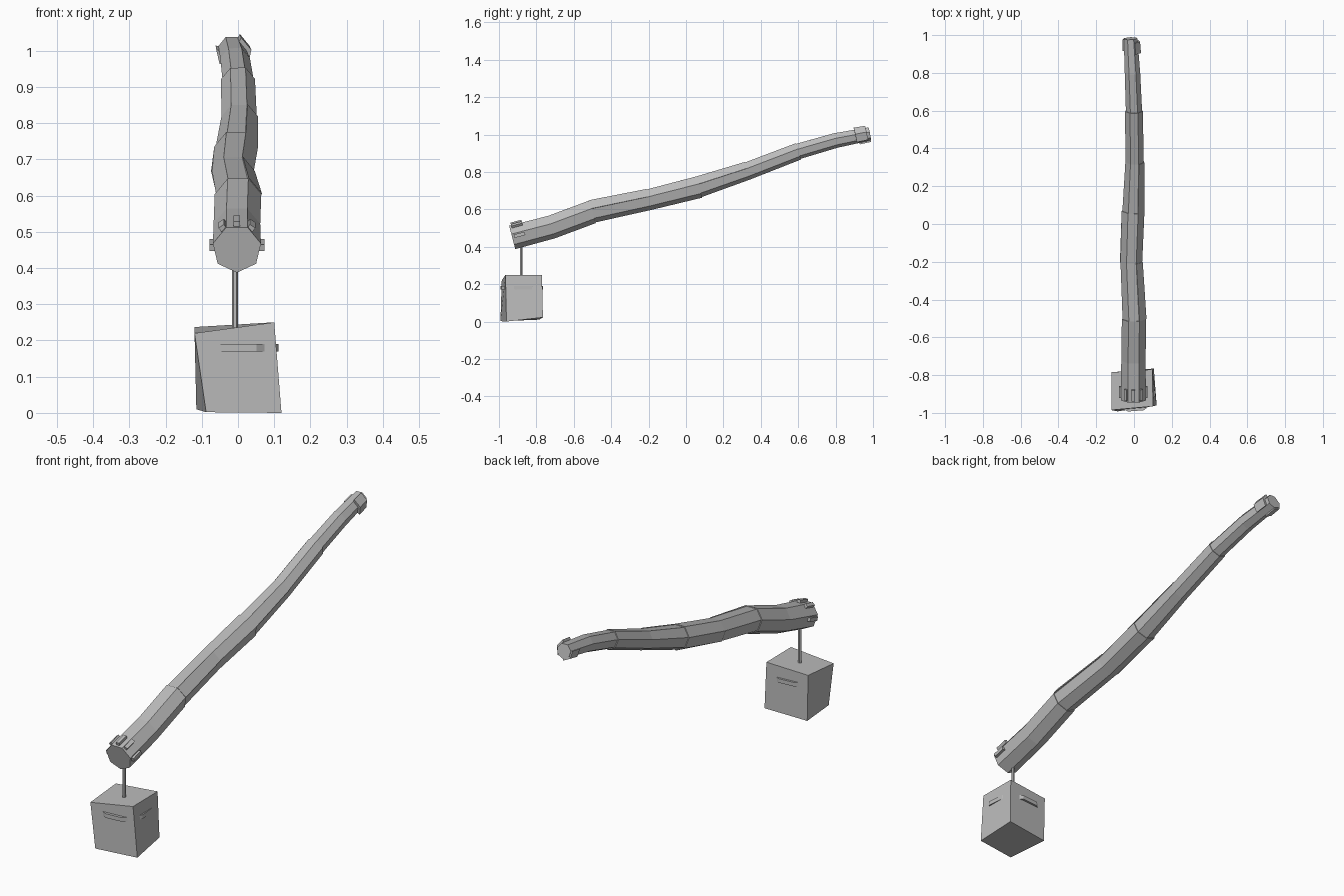
import bpy, bmesh, math
from mathutils import Vector, Matrix

if "Cube" in bpy.data.objects:
    bpy.data.objects.remove(bpy.data.objects["Cube"])

grey = bpy.data.materials.new("plain grey")
grey.diffuse_color = (0.5, 0.5, 0.5, 1)
grey.use_nodes = True
grey.node_tree.nodes["Principled BSDF"].inputs["Base Color"].default_value = grey.diffuse_color


def finish(name, bm):
    bmesh.ops.recalc_face_normals(bm, faces=bm.faces)
    me = bpy.data.meshes.new(name)
    bm.to_mesh(me)
    bm.free()
    me.materials.append(grey)
    ob = bpy.data.objects.new(name, me)
    bpy.context.collection.objects.link(ob)
    return ob


SIDES = 7


def ring_points(c, t, r, n=SIDES, arc=None):
    """Points round centre c, perpendicular to t, flat side up."""
    side = Vector((1, 0, 0))
    side = (side - t * side.dot(t)).normalized()
    up = side.cross(t)
    ks = range(n) if arc is None else arc
    out = []
    for k in ks:
        a = math.pi / 2 + math.pi / n + 2 * math.pi * k / n
        out.append(c + side * (r * math.cos(a)) + up * (r * math.sin(a)))
    return out


def tube(name, rings, n=SIDES):
    bm = bmesh.new()
    loops = [[bm.verts.new(p) for p in ring_points(c, t, r, n)] for c, t, r in rings]
    for a, b in zip(loops, loops[1:]):
        for k in range(n):
            bm.faces.new((a[k], a[(k + 1) % n], b[(k + 1) % n], b[k]))
    bm.faces.new(loops[0])
    bm.faces.new(loops[-1])
    return finish(name, bm)


# Path of the crooked pole: x, y, z, radius
path = [(-0.003, -0.93, 0.453, 0.068), (-0.003, -0.72, 0.508, 0.066),
        (0.0, -0.50, 0.590, 0.062), (-0.014, -0.20, 0.654, 0.059),
        (-0.005, 0.07, 0.722, 0.058), (0.003, 0.33, 0.808, 0.050),
        (0.0, 0.60, 0.912, 0.044), (-0.008, 0.80, 0.970, 0.042),
        (-0.018, 0.982, 1.005, 0.037)]
pts = [Vector(p[:3]) for p in path]
tans = []
for i in range(len(pts)):
    tans.append((pts[min(i + 1, len(pts) - 1)] - pts[max(i - 1, 0)]).normalized())

# Pole in four overlapping lengths, each flaring a little at the far end
for j in range(4):
    rings = []
    for i in range(2 * j, 2 * j + 3):
        r = path[i][3]
        if i == 2 * j + 2 and j < 3:
            r += 0.004
        rings.append((pts[i], tans[i], r))
    tube("pole_length_%d" % (j + 1), rings)


def pole_at(y):
    for i in range(len(pts) - 1):
        if y <= pts[i + 1].y or i == len(pts) - 2:
            f = (y - pts[i].y) / (pts[i + 1].y - pts[i].y)
            return (pts[i].lerp(pts[i + 1], f), tans[i].lerp(tans[i + 1], f).normalized(),
                    path[i][3] * (1 - f) + path[i + 1][3] * f)


def shell(name, y0, y1, arc, thick0, thick1):
    """Bark plate wrapped round part of the pole."""
    bm = bmesh.new()
    grid = []
    for y, th in ((y0, thick0), (y1, thick1)):
        c, t, r = pole_at(y)
        grid.append([[bm.verts.new(p) for p in ring_points(c, t, r + d, arc=arc)]
                     for d in (-0.004, th)])
    (ai, ao), (bi, bo) = grid
    for k in range(len(arc) - 1):
        for q in ((ao[k], ao[k + 1], bo[k + 1], bo[k]), (ai[k], ai[k + 1], bi[k + 1], bi[k]),
                  (ai[k], ai[k + 1], ao[k + 1], ao[k]), (bi[k], bi[k + 1], bo[k + 1], bo[k])):
            bm.faces.new(q)
    for k in (0, -1):
        bm.faces.new((ai[k], ao[k], bo[k], bi[k]))
    return finish(name, bm)


# Raised bark plates along the pole
shell("bark_right_1", -0.50, -0.20, [5, 6], 0.006, 0.003)
shell("bark_right_2", 0.07, 0.33, [5, 6], 0.004, 0.003)
shell("bark_left_1", -0.20, 0.07, [1, 2], 0.003, 0.004)

# Wraps at the thin tip
shell("tip_wrap_right", 0.905, 0.965, [4, 5, 6], 0.013, 0.013)
shell("tip_wrap_left", 0.92, 0.98, [1, 2, 3], 0.008, 0.008)


def block(name, c, size, rot):
    bm = bmesh.new()
    bmesh.ops.create_cube(bm, size=1, matrix=Matrix.Translation(c) @ rot.to_4x4()
                          @ Matrix.Diagonal((*size, 1)))
    return finish(name, bm)


# Small cleats round the thick end
c, t, r = pole_at(-0.89)
tilt = Matrix.Rotation(math.asin(t.z), 3, 'X')
for i, deg in enumerate((55, 90, 125, 0, 180)):
    a = math.radians(deg)
    d = tilt @ Vector((math.cos(a), 0, math.sin(a)))
    block("cleat_%d" % (i + 1), c + d * (r + 0.001), (0.014, 0.06, 0.018),
          tilt @ Matrix.Rotation(-a, 3, 'Y'))

# Hanging rope
tube("rope", [(Vector((-0.008, -0.88, z)), Vector((0, 0, 1)), 0.008) for z in (0.23, 0.43)], 6)

# Crooked hanging weight
V = [(-.088, -.992, .002), (.12, -.96, 0), (.10, -.965, .25), (-.12, -.985, .22),
     (-.115, -.785, .01), (.105, -.765, .022), (.098, -.77, .25), (-.12, -.785, .237)]
bm = bmesh.new()
vs = [bm.verts.new(v) for v in V]
for f in ((0, 1, 2, 3), (5, 4, 7, 6), (1, 5, 6, 2), (4, 0, 3, 7), (3, 2, 6, 7), (0, 4, 5, 1)):
    bm.faces.new([vs[k] for k in f])
finish("weight_box", bm)

# Bent strap on each side of the weight
mid = Vector((-0.003, -0.878, 0.18))
for s in range(4):
    rot = Matrix.Rotation(s * math.pi / 2 + 0.08, 3, 'Z')
    bm = bmesh.new()
    loops = []
    for x, y in ((-0.06, -0.098), (-0.038, -0.112), (0.045, -0.112), (0.068, -0.098)):
        loops.append([bm.verts.new(mid + rot @ Vector((x, y + dy, dz)))
                      for dy, dz in ((0, -.01), (0, .01), (.014, .01), (.014, -.01))])
    for a, b in zip(loops, loops[1:]):
        for k in range(4):
            bm.faces.new((a[k], a[(k + 1) % 4], b[(k + 1) % 4], b[k]))
    bm.faces.new(loops[0])
    bm.faces.new(loops[-1])
    finish("weight_strap_%d" % (s + 1), bm)
